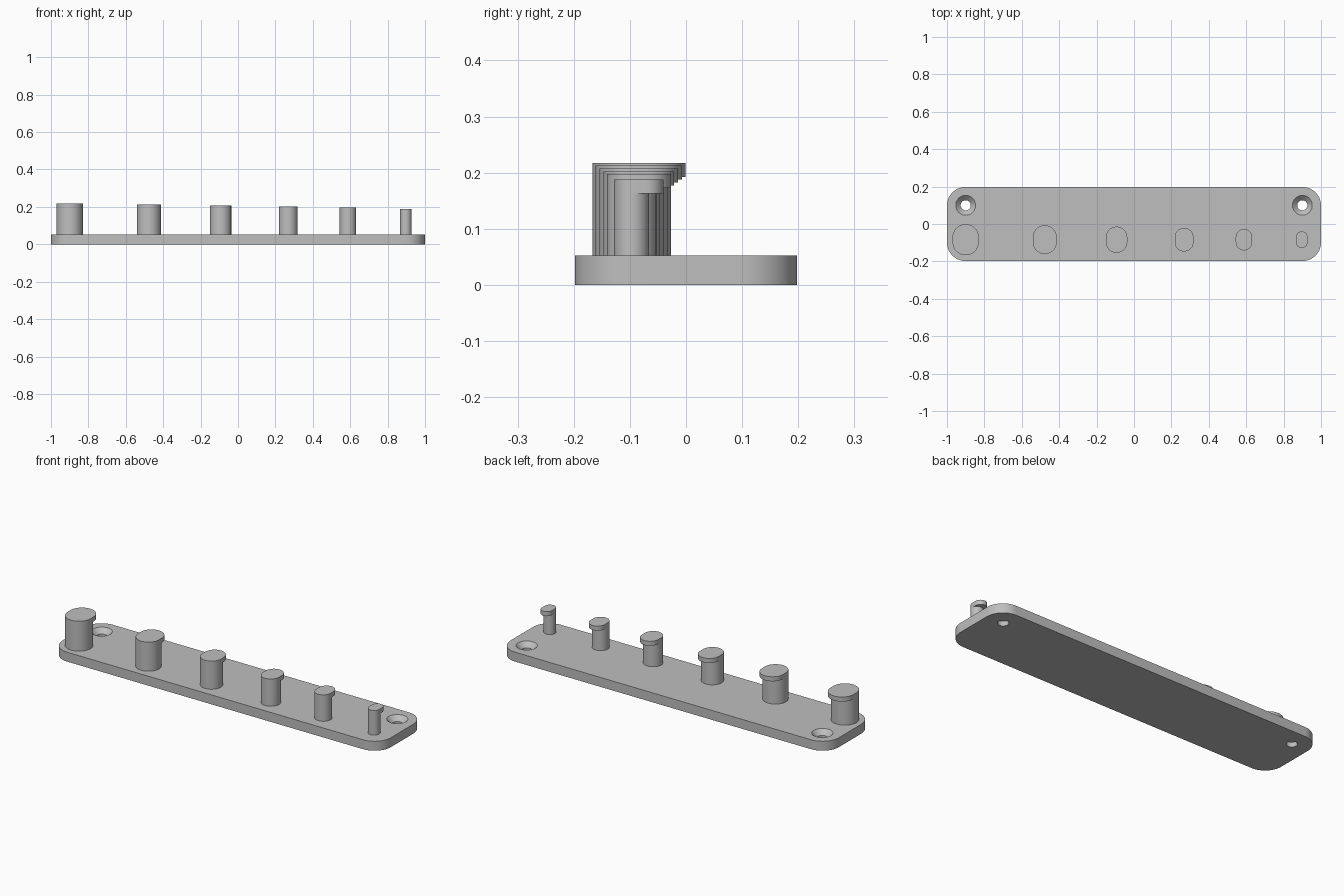
import bpy
import bmesh
from math import cos, sin, pi, radians

if "Cube" in bpy.data.objects:
    bpy.data.objects.remove(bpy.data.objects["Cube"], do_unlink=True)

grey = bpy.data.materials.new("plain grey")
grey.use_nodes = True
COLOUR = (0.52, 0.52, 0.52, 1)
grey.diffuse_color = COLOUR
grey.node_tree.nodes["Principled BSDF"].inputs["Base Color"].default_value = COLOUR


def rounded(cx, cy, dx, dy, r, steps=16):
    """Outline of four corner arcs, centred dx, dy away from the middle."""
    points = []
    for k, (sx, sy) in enumerate([(1, 1), (-1, 1), (-1, -1), (1, -1)]):
        for i in range(steps + 1):
            a = (k + i / steps) * pi / 2
            points.append((cx + sx * dx + r * cos(a), cy + sy * dy + r * sin(a)))
    return points


def loft(name, rings):
    """Solid skinned through (outline, height) rings, with flat ends."""
    bm = bmesh.new()
    loops = [[bm.verts.new((x, y, z)) for x, y in outline] for outline, z in rings]
    for low, high in zip(loops, loops[1:]):
        n = len(low)
        for i in range(n):
            j = (i + 1) % n
            bm.faces.new((low[i], low[j], high[j], high[i]))
    bm.faces.new(loops[0][::-1])
    bm.faces.new(loops[-1])
    bmesh.ops.remove_doubles(bm, verts=bm.verts[:], dist=0.00001)
    bmesh.ops.recalc_face_normals(bm, faces=bm.faces[:])
    mesh = bpy.data.meshes.new(name)
    bm.to_mesh(mesh)
    bm.free()
    mesh.materials.append(grey)
    obj = bpy.data.objects.new(name, mesh)
    bpy.context.collection.objects.link(obj)
    return obj


def activate(obj):
    bpy.ops.object.select_all(action="DESELECT")
    obj.select_set(True)
    bpy.context.view_layer.objects.active = obj


def smooth(obj):
    activate(obj)
    bpy.ops.object.shade_smooth_by_angle(angle=radians(30))


# Base plate with rounded corners
THICK = 0.052
plate = loft("base_plate", [(rounded(0, 0, 0.9, 0.098, 0.1), z) for z in (0, THICK)])

# Countersunk screw holes
for x in (-0.9, 0.9):
    rings = [(0.027, -0.02), (0.027, 0.026), (0.053, THICK), (0.053, THICK + 0.02)]
    cutter = loft("hole_cutter", [(rounded(x, 0.1, 0, 0, r), z) for r, z in rings])
    cutter.hide_render = True
    activate(plate)
    mod = plate.modifiers.new("screw_hole", "BOOLEAN")
    mod.operation = "DIFFERENCE"
    mod.solver = "EXACT"
    mod.object = cutter
    bpy.ops.object.modifier_apply(modifier=mod.name)
    bpy.data.objects.remove(cutter, do_unlink=True)
smooth(plate)

# Row of pegs, shrinking to the left, each with a cap that overhangs backwards
PEG_Y, LIP, CAP = -0.097, 0.026, 0.025
pegs = [(-0.9, 0.07), (-0.477, 0.064), (-0.093, 0.057),
        (0.268, 0.05), (0.588, 0.044), (0.897, 0.031)]
for number, (x, r) in enumerate(pegs, 1):
    top = 0.217 - 0.75 * (0.07 - r)
    shaft = rounded(x, PEG_Y, 0, 0, r)
    cap = rounded(x, PEG_Y + LIP / 2, 0, LIP / 2, r)
    smooth(loft(f"peg_shaft_{number}", [(shaft, THICK - 0.002), (shaft, top - CAP)]))
    smooth(loft(f"peg_cap_{number}", [(cap, top - CAP), (cap, top)]))
